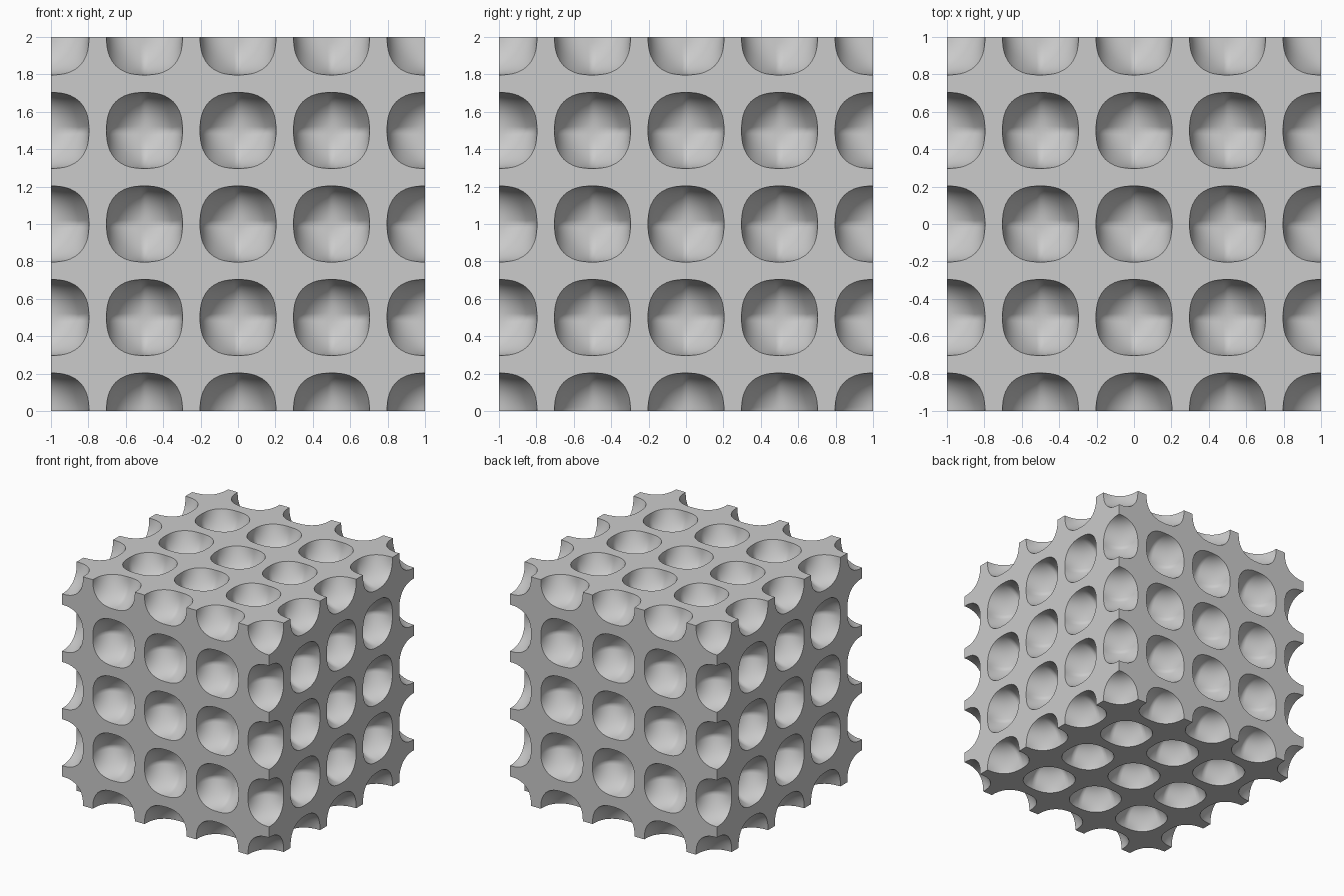
import bpy
import bmesh
from itertools import product
from math import radians
from mathutils import Matrix, Vector

RADIUS = 0.203   # bubble half width
POWER = 2.5      # squareness of the bubble outline
FLATTEN = 0.13   # how far each eighth of a bubble is flattened inwards
PITCH = 0.5      # distance between bubble centres

default_cube = bpy.data.objects.get("Cube")
if default_cube:
    bpy.data.objects.remove(default_cube, do_unlink=True)

# Plain grey material
grey = bpy.data.materials.new("light grey")
grey.use_nodes = True
colour = (0.6, 0.6, 0.6, 1)
grey.diffuse_color = colour
grey.node_tree.nodes["Principled BSDF"].inputs["Base Color"].default_value = colour


def add_object(name, bm):
    mesh = bpy.data.meshes.new(name)
    bm.to_mesh(mesh)
    bm.free()
    mesh.materials.append(grey)
    obj = bpy.data.objects.new(name, mesh)
    bpy.context.collection.objects.link(obj)
    return obj


# One bubble: squarish outlines on the three middle planes,
# with the eight patches between them flattened
bm = bmesh.new()
bmesh.ops.create_cube(bm, size=2)
bmesh.ops.subdivide_edges(bm, edges=bm.edges[:], cuts=11, use_grid_fill=True)
for v in bm.verts:
    # Even out the spacing before projecting
    p = Vector([c * (0.7 + 0.3 * c * c) for c in v.co]).normalized()
    outline = RADIUS / sum(abs(c) ** POWER for c in p) ** (1 / POWER)
    v.co = p * outline * (1 - FLATTEN * abs(p.x * p.y * p.z) * 27 ** 0.5)
bubble = bpy.data.meshes.new("bubble")
bm.to_mesh(bubble)
bm.free()

# Lattice of bubbles, centred on the faces, edges and corners of the block too
bm = bmesh.new()
for i, j, k in product(range(-2, 3), repeat=3):
    copy = bubble.copy()
    copy.transform(Matrix.Translation(Vector((i, j, k)) * PITCH + Vector((0, 0, 1))))
    bm.from_mesh(copy)
    bpy.data.meshes.remove(copy)
bpy.data.meshes.remove(bubble)
bubbles = add_object("bubble_cutter", bm)
bubbles.hide_render = True

# Solid block with the bubbles cut away
bm = bmesh.new()
bmesh.ops.create_cube(bm, size=2, matrix=Matrix.Translation((0, 0, 1)))
block = add_object("bubble_block", bm)
cut = block.modifiers.new("cut bubbles", "BOOLEAN")
cut.operation = "DIFFERENCE"
cut.solver = "EXACT"
cut.object = bubbles
bpy.ops.object.select_all(action="DESELECT")
bpy.context.view_layer.objects.active = block
block.select_set(True)
bpy.ops.object.modifier_apply(modifier=cut.name)
bpy.data.objects.remove(bubbles, do_unlink=True)
bpy.ops.object.shade_smooth_by_angle(angle=radians(50))
